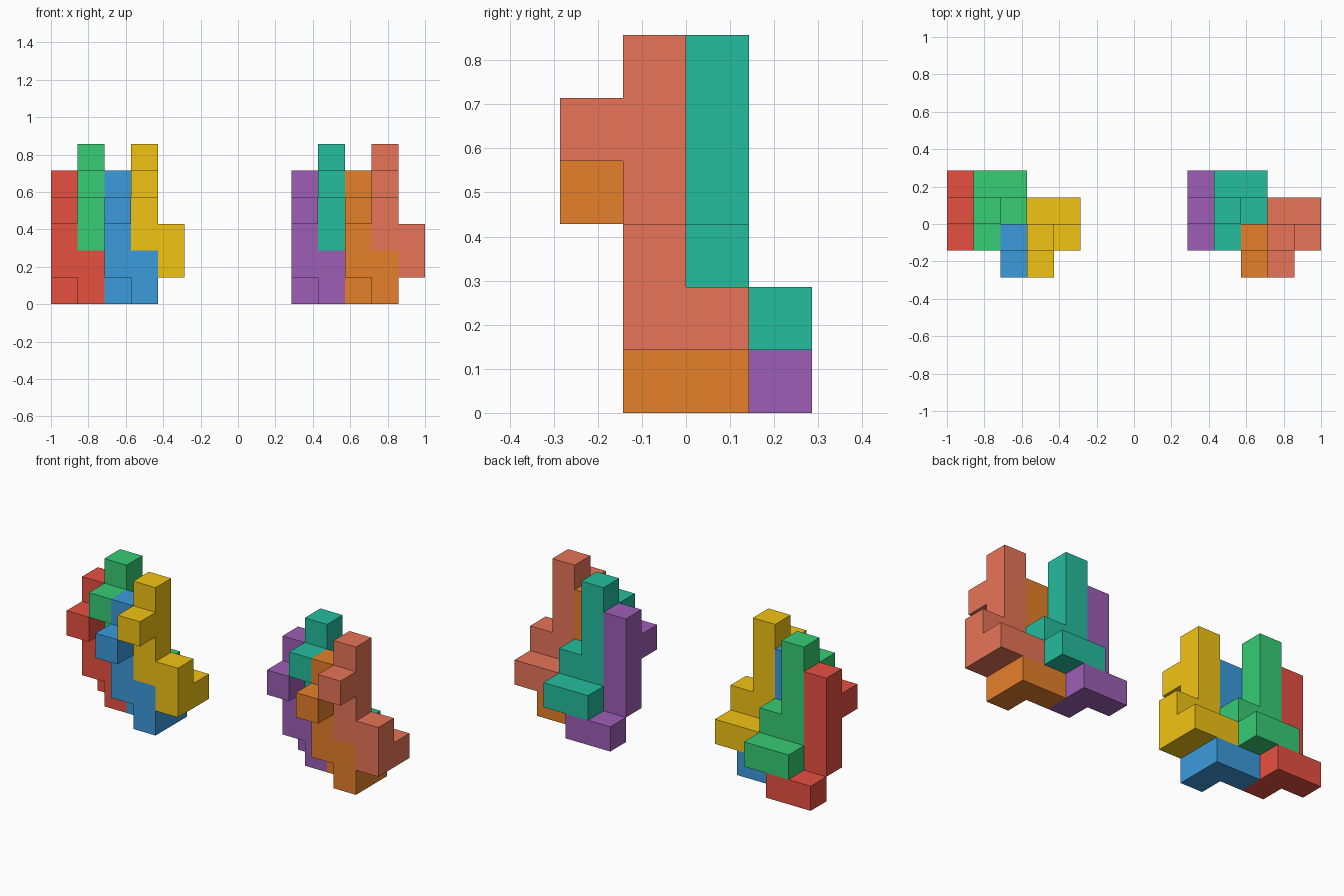
import bpy, bmesh
from mathutils import Vector

if "Cube" in bpy.data.objects:
    bpy.data.objects.remove(bpy.data.objects["Cube"])

U = 1 / 7  # edge of one cube cell

# Cells of the repeating block: column, front nub, side step and back foot
CELLS = [(0, 0, 1), (0, 0, 2), (0, 0, 3), (0, 0, 4), (0, -1, 3),
         (1, 0, 0), (1, 0, 1), (1, 1, 0), (0, 1, 0)]

# Column cell of each of the four interlocking blocks in a cluster
OFFSETS = [(0, 2, 0), (1, 2, 1), (2, 1, 0), (3, 1, 1)]


def block_mesh(name):
    """Outer skin of the joined cells, with flush faces merged."""
    bm = bmesh.new()
    for cell in CELLS:
        for axis in range(3):
            for side in (0, 1):
                neighbour = list(cell)
                neighbour[axis] += 2 * side - 1
                if tuple(neighbour) in CELLS:
                    continue
                corners = []
                for a, b in ((0, 0), (1, 0), (1, 1), (0, 1)):
                    p = list(cell)
                    p[axis] += side
                    p[(axis + 1) % 3] += a
                    p[(axis + 2) % 3] += b
                    corners.append(bm.verts.new(Vector(p) * U))
                bm.faces.new(corners if side else corners[::-1])
    bmesh.ops.remove_doubles(bm, verts=bm.verts[:], dist=1e-4)
    bmesh.ops.dissolve_limit(bm, angle_limit=0.01, verts=bm.verts[:], edges=bm.edges[:])
    mesh = bpy.data.meshes.new(name)
    bm.to_mesh(mesh)
    bm.free()
    return mesh


def linear(c):
    """8-bit sRGB channel to linear."""
    c /= 255
    return c / 12.92 if c <= 0.04045 else ((c + 0.055) / 1.055) ** 2.4


def add_block(name, rgb, offset, cluster_x):
    mesh = block_mesh(name)
    mat = bpy.data.materials.new(name + "_colour")
    mat.diffuse_color = (*map(linear, rgb), 1)
    mat.use_nodes = True
    mat.node_tree.nodes["Principled BSDF"].inputs["Base Color"].default_value = mat.diffuse_color
    mesh.materials.append(mat)
    obj = bpy.data.objects.new(name, mesh)
    obj.location = Vector((offset[0] + cluster_x, offset[1] - 2, offset[2])) * U
    bpy.context.collection.objects.link(obj)


# Left and right clusters are the same four blocks in different colours
CLUSTERS = {
    -7: [("red_block", (231, 80, 65)), ("green_block", (55, 204, 117)),
         ("blue_block", (60, 155, 220)), ("yellow_block", (241, 196, 20))],
    2: [("purple_block", (158, 95, 183)), ("teal_block", (36, 189, 157)),
        ("orange_block", (230, 128, 42)), ("salmon_block", (231, 116, 88))],
}
for cluster_x, blocks in CLUSTERS.items():
    for (name, rgb), offset in zip(blocks, OFFSETS):
        add_block(name, rgb, offset, cluster_x)
